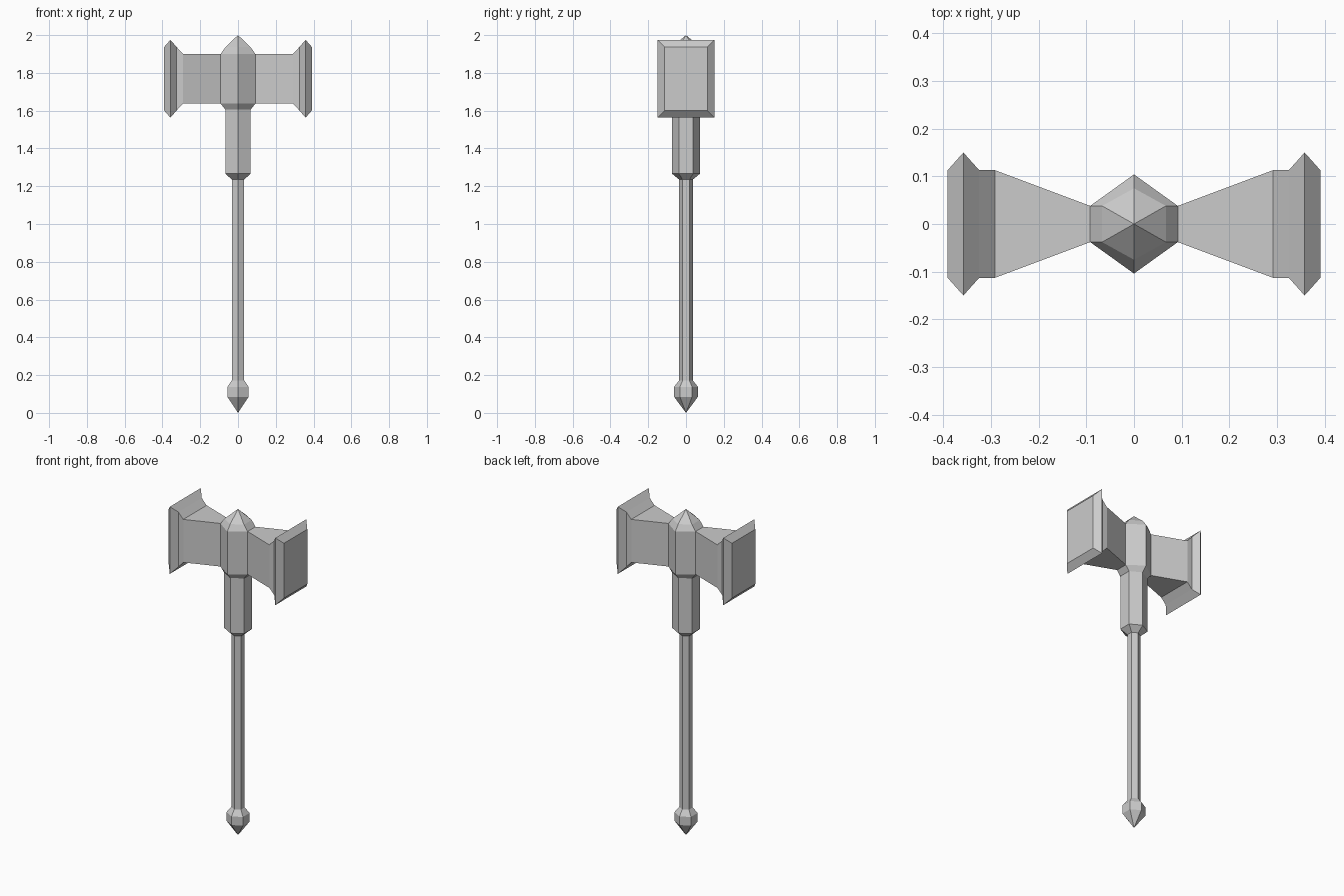
import bpy
import bmesh

cube = bpy.data.objects.get("Cube")
if cube:
    bpy.data.objects.remove(cube, do_unlink=True)

# Single plain grey
STEEL = (0.6, 0.6, 0.6, 1.0)
steel = bpy.data.materials.new("grey steel")
steel.use_nodes = True
steel.diffuse_color = STEEL
steel.node_tree.nodes["Principled BSDF"].inputs["Base Color"].default_value = STEEL


def loft(name, rings, cap_start=False, cap_end=False):
    """Skin a list of rings; a ring with one point becomes a tip."""
    bm = bmesh.new()
    loops = [[bm.verts.new(p) for p in ring] for ring in rings]
    for a, b in zip(loops, loops[1:]):
        n = max(len(a), len(b))
        for i in range(n):
            j = (i + 1) % n
            if len(a) == 1:
                bm.faces.new((a[0], b[j], b[i]))
            elif len(b) == 1:
                bm.faces.new((a[i], a[j], b[0]))
            else:
                bm.faces.new((a[i], a[j], b[j], b[i]))
    if cap_start:
        bm.faces.new(loops[0][::-1])
    if cap_end:
        bm.faces.new(loops[-1])
    mesh = bpy.data.meshes.new(name)
    bm.to_mesh(mesh)
    bm.free()
    mesh.materials.append(steel)
    obj = bpy.data.objects.new(name, mesh)
    bpy.context.collection.objects.link(obj)
    return obj


def hexagon(z, half_x, flank_y, tip_y):
    """Six-sided ring with points at front and back, flats at the sides."""
    return [(half_x, -flank_y, z), (half_x, flank_y, z), (0, tip_y, z),
            (-half_x, flank_y, z), (-half_x, -flank_y, z), (0, -tip_y, z)]


def rectangle(x, half_y, half_z, mid_z=1.769):
    return [(x, -half_y, mid_z - half_z), (x, half_y, mid_z - half_z),
            (x, half_y, mid_z + half_z), (x, -half_y, mid_z + half_z)]


# Cross-sections shared by neighbouring parts
SHAFT = (0.033, 0.018, 0.036)
SLEEVE = (0.067, 0.038, 0.075)
CORE = (0.092, 0.038, 0.104)
KNOB = (0.056, 0.032, 0.063)

# Handle
loft("pommel", [[(0, 0, 0)], hexagon(0.085, *KNOB), hexagon(0.138, *KNOB),
                hexagon(0.172, *SHAFT)])
loft("shaft", [hexagon(0.172, *SHAFT), hexagon(1.235, *SHAFT)])
loft("sleeve", [hexagon(1.235, *SHAFT), hexagon(1.267, *SLEEVE),
                hexagon(1.606, *SLEEVE)])

# Head centre with its pointed cap
loft("head_core", [hexagon(1.606, *SLEEVE), hexagon(1.637, *CORE),
                   hexagon(1.9, *CORE), hexagon(1.936, *SLEEVE), [(0, 0, 2)]])

# Flared hammer arm with flanged striking face, mirrored to the other side
arm = loft("hammer_arms", [
    rectangle(0.092, 0.038, 0.132), rectangle(0.292, 0.113, 0.132),
    rectangle(0.325, 0.113, 0.168), rectangle(0.358, 0.15, 0.206),
    rectangle(0.391, 0.113, 0.168)], cap_end=True)
mirror = arm.modifiers.new("mirror", 'MIRROR')
mirror.use_axis[0] = True
mirror.use_mirror_merge = False
